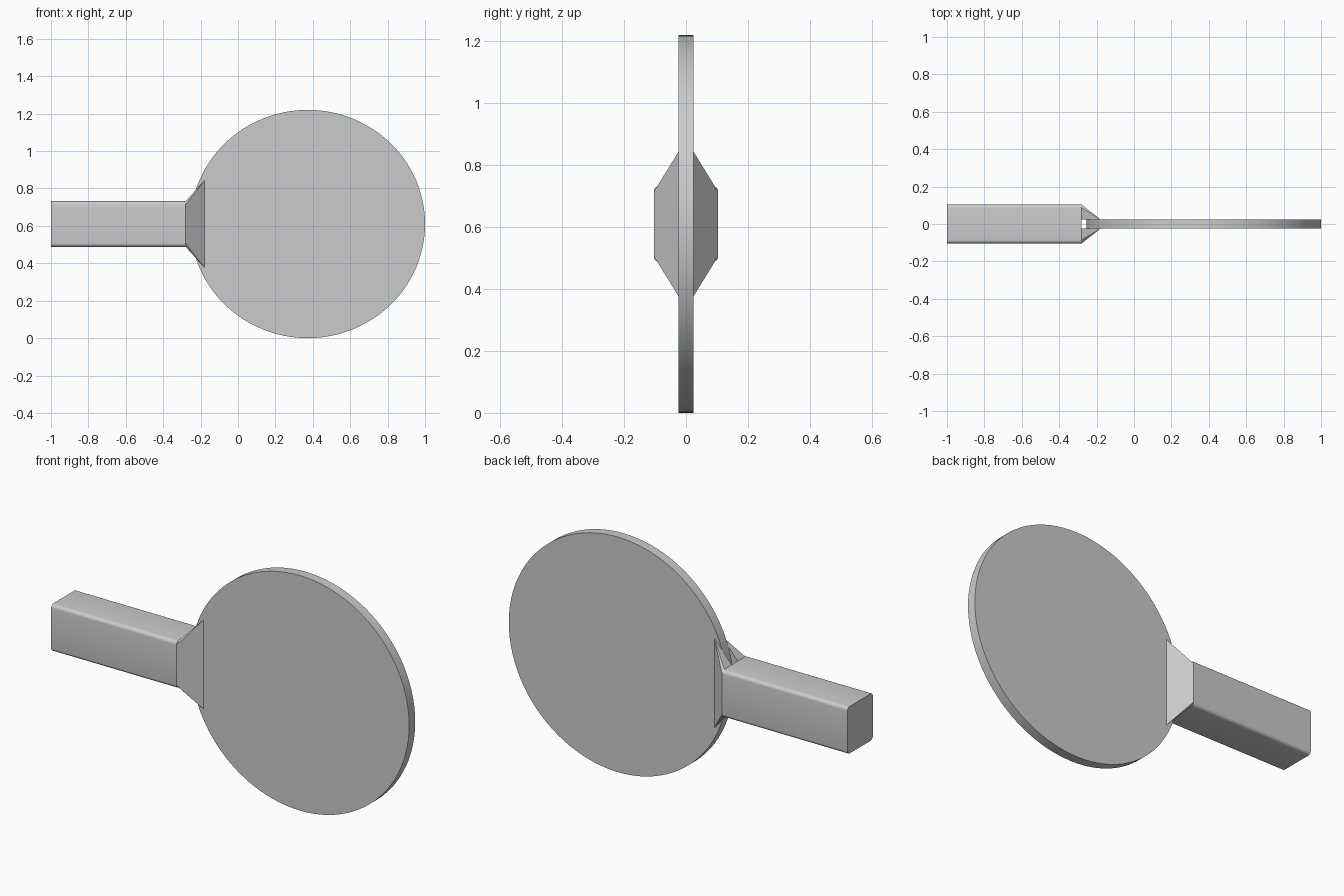
import bpy, bmesh, math
from mathutils import Matrix

if "Cube" in bpy.data.objects:
    bpy.data.objects.remove(bpy.data.objects["Cube"], do_unlink=True)

CZ = 0.61                       # height of the centre line
HY, HZ, R = 0.104, 0.122, 0.018  # handle half sizes and corner radius
COLLAR_X, TIP_X = -0.28, -0.18
DISC_Y = 0.025                  # disc half thickness

# Material
grey = bpy.data.materials.new("plain grey")
grey.use_nodes = True
grey.diffuse_color = (0.6, 0.6, 0.6, 1)
grey.node_tree.nodes["Principled BSDF"].inputs["Base Color"].default_value = grey.diffuse_color


def finish(name, bm, smooth_angle):
    bmesh.ops.recalc_face_normals(bm, faces=bm.faces)
    mesh = bpy.data.meshes.new(name)
    bm.to_mesh(mesh)
    bm.free()
    obj = bpy.data.objects.new(name, mesh)
    bpy.context.collection.objects.link(obj)
    mesh.materials.append(grey)
    bpy.ops.object.select_all(action='DESELECT')
    obj.select_set(True)
    bpy.context.view_layer.objects.active = obj
    bpy.ops.object.shade_smooth_by_angle(angle=math.radians(smooth_angle))
    return obj


# Round blade, slightly wider than tall
bm = bmesh.new()
bmesh.ops.create_cone(bm, cap_ends=True, segments=96, radius1=1, radius2=1,
                      depth=2 * DISC_Y)
bm.transform(Matrix.Translation((0.373, 0, CZ)) @ Matrix.Diagonal((0.627, 1, 0.61, 1))
             @ Matrix.Rotation(math.pi / 2, 4, 'X'))
finish("blade", bm, 30)

# Handle with rounded long edges
bm = bmesh.new()
bmesh.ops.create_cube(bm, size=1)
length = COLLAR_X + 1
bm.transform(Matrix.Translation((COLLAR_X - length / 2, 0, CZ))
             @ Matrix.Diagonal((length, 2 * HY, 2 * HZ, 1)))
long_edges = [e for e in bm.edges
              if abs(e.verts[0].co.x - e.verts[1].co.x) > 0.1]
bmesh.ops.bevel(bm, geom=long_edges, offset=R, segments=5, profile=0.5,
                affect='EDGES')
finish("handle", bm, 40)

# Flared wedges that clamp the blade on its front and back
for name, side in (("front_flare", -1), ("back_flare", 1)):
    bm = bmesh.new()
    for up in (-1, 1):
        for x, y, z in ((COLLAR_X, HY, HZ - R), (COLLAR_X, HY - R, HZ),
                        (COLLAR_X, DISC_Y, HZ), (TIP_X, DISC_Y, 0.232)):
            bm.verts.new((x, side * y, CZ + up * z))
    bmesh.ops.convex_hull(bm, input=bm.verts)
    bmesh.ops.dissolve_limit(bm, angle_limit=0.01, verts=bm.verts, edges=bm.edges)
    finish(name, bm, 20)
